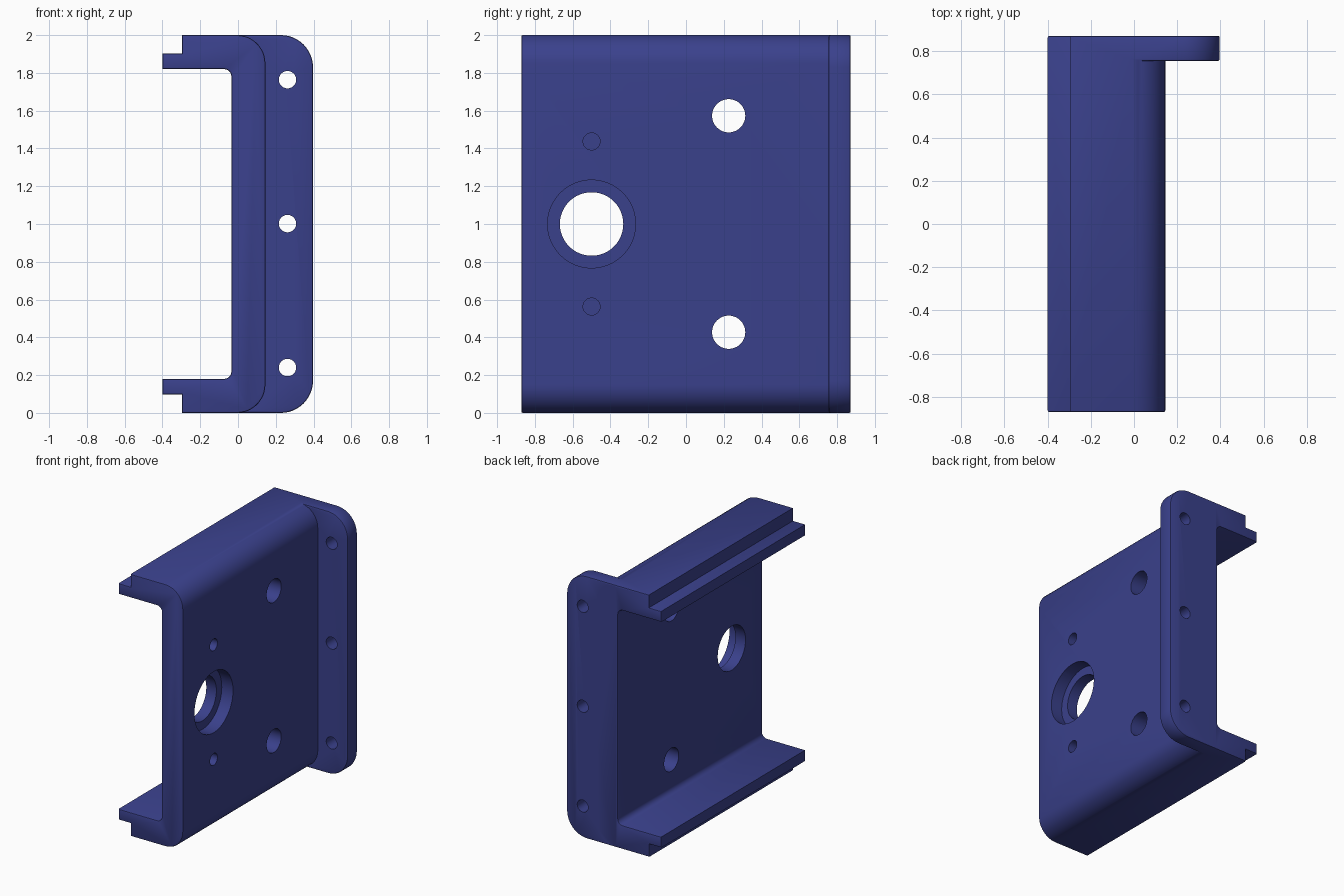
import bpy, bmesh, math
from mathutils import Vector, Matrix

if "Cube" in bpy.data.objects:
    bpy.data.objects.remove(bpy.data.objects["Cube"])

blue = bpy.data.materials.new("deep blue")
blue.diffuse_color = (0.042, 0.052, 0.26, 1)
blue.use_nodes = True
blue.node_tree.nodes["Principled BSDF"].inputs["Base Color"].default_value = blue.diffuse_color
Y0, Y1 = -0.872, 0.872


def fillet(points, steps=12):
    """Outline from (x, z, radius) corners, rounding those with a radius."""
    out = []
    for i, (x, z, r) in enumerate(points):
        p = Vector((x, z))
        if r == 0:
            out.append(p)
            continue
        a = (Vector(points[i - 1][:2]) - p).normalized()
        b = (Vector(points[(i + 1) % len(points)][:2]) - p).normalized()
        c = p + (a + b) * r          # all corners are square
        for k in range(steps + 1):
            t = k / steps * math.pi / 2
            out.append(c - b * r * math.cos(t) - a * r * math.sin(t))
    return out


def finish(bm, name):
    bmesh.ops.recalc_face_normals(bm, faces=bm.faces)
    me = bpy.data.meshes.new(name)
    bm.to_mesh(me)
    bm.free()
    me.materials.append(blue)
    ob = bpy.data.objects.new(name, me)
    bpy.context.collection.objects.link(ob)
    return ob


def prism(name, points, y0, y1, bevel_from):
    """Extrude an x-z outline along y and soften the end rims."""
    bm = bmesh.new()
    face = bm.faces.new([bm.verts.new((p.x, y0, p.y)) for p in fillet(points)])
    ext = bmesh.ops.extrude_face_region(bm, geom=[face], use_keep_orig=True)
    verts = [g for g in ext["geom"] if isinstance(g, bmesh.types.BMVert)]
    bmesh.ops.translate(bm, verts=verts, vec=(0, y1 - y0, 0))
    bmesh.ops.recalc_face_normals(bm, faces=bm.faces)
    rims = [e for e in bm.edges
            if abs(e.verts[0].co.y - e.verts[1].co.y) < 1e-5
            and max(v.co.x for v in e.verts) > bevel_from]
    bmesh.ops.bevel(bm, geom=rims, offset=0.009, segments=2, profile=0.5,
                    affect='EDGES', clamp_overlap=True)
    return finish(bm, name)


def cylinder(name, axis, centre, radius, length):
    bm = bmesh.new()
    rot = Matrix.Rotation(math.pi / 2, 4, 'Y' if axis == 'X' else 'X')
    bmesh.ops.create_cone(bm, cap_ends=True, segments=48, radius1=radius,
                          radius2=radius, depth=length,
                          matrix=Matrix.Translation(centre) @ rot)
    ob = finish(bm, name)
    ob.hide_render = True
    return ob


def boolean(target, other, operation):
    mod = target.modifiers.new(operation.title(), 'BOOLEAN')
    mod.operation = operation
    mod.solver = 'EXACT'
    mod.object = other
    bpy.context.view_layer.objects.active = target
    bpy.ops.object.modifier_apply(modifier=mod.name)
    bpy.data.objects.remove(other)


# Channel body: web, two arms and stepped lips, mirrored about z = 1
lower = [(-0.035, 0.18, 0.04), (-0.4, 0.18, 0), (-0.4, 0.098, 0),
         (-0.297, 0.098, 0), (-0.297, 0, 0), (0.145, 0, 0.15)]
upper = [(x, 2 - z, r) for x, z, r in reversed(lower)]
bracket = prism("channel_bracket", lower + upper, Y0, Y1, -1)

# Mounting flange along the back edge
flange = prism("mounting_flange",
               [(-0.02, 0, 0), (0.397, 0, 0.17), (0.397, 2, 0.17), (-0.02, 2, 0)],
               0.755, Y1, 0)
boolean(bracket, flange, 'UNION')

# Holes: stepped bore, two blind screw holes, two through holes, flange holes
holes = [cylinder("bore", 'X', (0.05, -0.5, 1.0), 0.168, 0.6),
         cylinder("counterbore", 'X', (0.175, -0.5, 1.0), 0.233, 0.25)]
for s in (-1, 1):
    holes.append(cylinder("screw_hole", 'X', (0.145, -0.5, 1 + s * 0.437), 0.045, 0.24))
    holes.append(cylinder("through_hole", 'X', (0.05, 0.226, 1 + s * 0.573), 0.088, 0.6))
for z in (0.24, 1.002, 1.764):
    holes.append(cylinder("flange_hole", 'Y', (0.262, 0.81, z), 0.046, 0.4))
for h in holes:
    boolean(bracket, h, 'DIFFERENCE')

bpy.ops.object.select_all(action='DESELECT')
bracket.select_set(True)
bpy.context.view_layer.objects.active = bracket
bpy.ops.object.shade_smooth_by_angle(angle=math.radians(30))
